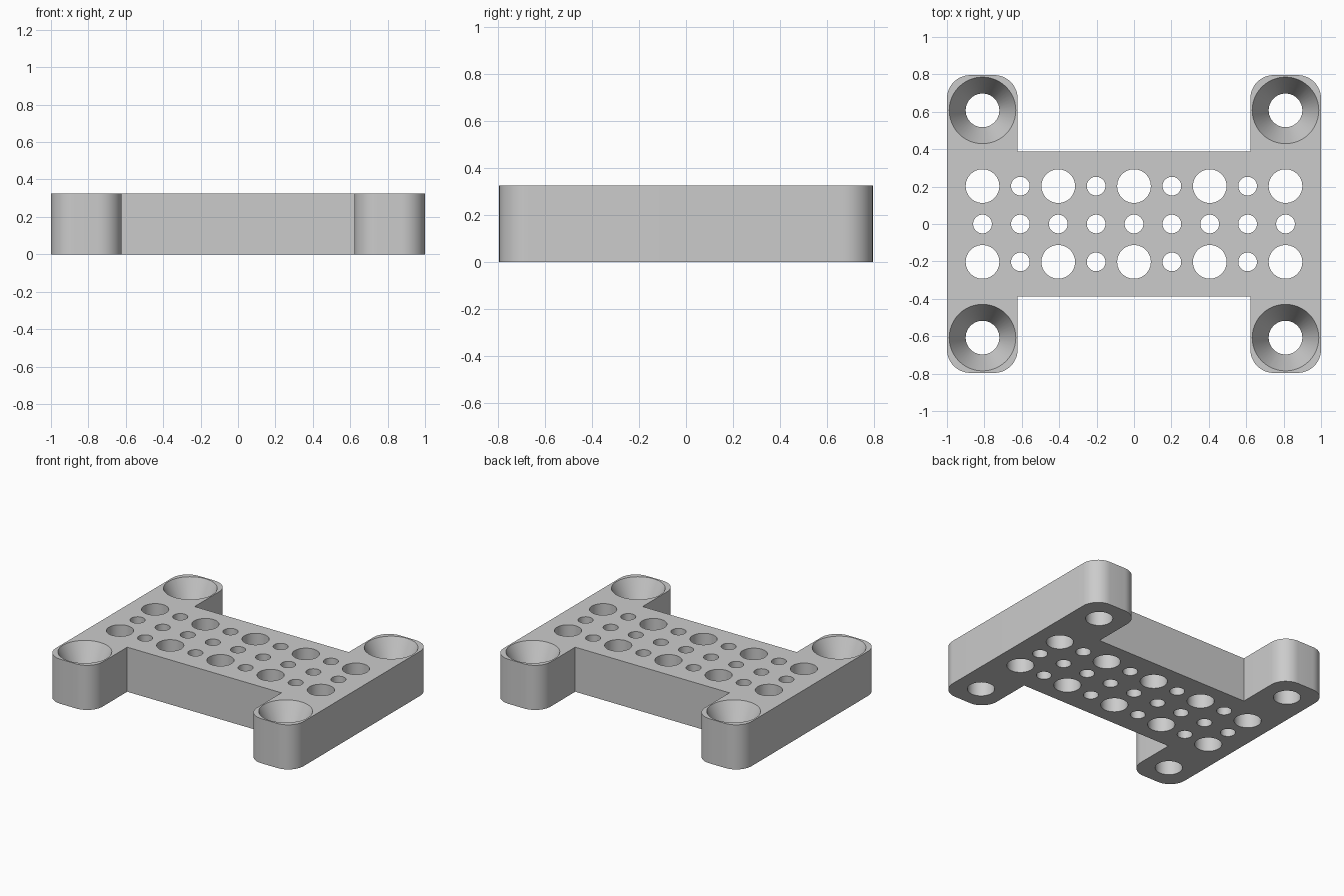
import bpy, bmesh, math

cube = bpy.data.objects.get("Cube")
if cube:
    bpy.data.objects.remove(cube, do_unlink=True)

HEIGHT = 0.325
PITCH = 0.2025
LARGE, SMALL, SINK = 0.09, 0.05, 0.178
SINK_DEPTH = 0.18

grey = bpy.data.materials.new("grey")
grey.use_nodes = True
colour = (0.6, 0.6, 0.6, 1)
grey.diffuse_color = colour
grey.node_tree.nodes["Principled BSDF"].inputs["Base Color"].default_value = colour


def make_object(name, bm):
    bmesh.ops.recalc_face_normals(bm, faces=bm.faces)
    mesh = bpy.data.meshes.new(name)
    bm.to_mesh(mesh)
    bm.free()
    mesh.materials.append(grey)
    obj = bpy.data.objects.new(name, mesh)
    bpy.context.collection.objects.link(obj)
    return obj


def add_bore(bm, x, y, profile, sides=48):
    """Solid of revolution from (radius, z) pairs, listed from bottom to top."""
    rings = []
    for r, z in profile:
        angles = [math.tau * i / sides for i in range(sides)]
        rings.append([bm.verts.new((x + r * math.cos(a), y + r * math.sin(a), z))
                      for a in angles])
    for low, high in zip(rings, rings[1:]):
        for i in range(sides):
            j = (i + 1) % sides
            bm.faces.new((low[i], low[j], high[j], high[i]))
    bm.faces.new(rings[0][::-1])
    bm.faces.new(rings[-1])


# H-shaped plate with rounded arm ends
R, X, Y, INNER, WAIST = 0.125, 1.0, 0.796, 0.622, 0.388
quarter = [(X, 0)]
for cx, start in ((X - R, 0), (INNER + R, 90)):
    for i in range(13):
        a = math.radians(start + 90 * i / 12)
        quarter.append((cx + R * math.cos(a), Y - R + R * math.sin(a)))
quarter.append((INNER, WAIST))
half = quarter + [(-x, y) for x, y in quarter[::-1]]
outline = half + [(x, -y) for x, y in half[::-1] if y > 0]

bm = bmesh.new()
base = bm.faces.new([bm.verts.new((x, y, 0)) for x, y in outline])
top = bmesh.ops.extrude_face_region(bm, geom=[base])
bmesh.ops.translate(bm, vec=(0, 0, HEIGHT),
                    verts=[v for v in top["geom"] if isinstance(v, bmesh.types.BMVert)])
plate = make_object("mounting_plate", bm)

# Grid of through holes and four countersunk screw holes
bm = bmesh.new()
for col in range(-4, 5):
    for row in (-1, 0, 1):
        r = LARGE if row and col % 2 == 0 else SMALL
        add_bore(bm, col * PITCH, row * PITCH, [(r, -0.1), (r, HEIGHT + 0.1)])
for sx in (-1, 1):
    for sy in (-1, 1):
        add_bore(bm, sx * 4 * PITCH, sy * 3 * PITCH,
                 [(LARGE, -0.1), (LARGE, HEIGHT - SINK_DEPTH),
                  (SINK, HEIGHT), (SINK, HEIGHT + 0.1)])
cutter = make_object("hole_cutter", bm)
cutter.hide_render = True

# Cut the holes, then discard the cutter
cut = plate.modifiers.new("holes", "BOOLEAN")
cut.operation = "DIFFERENCE"
cut.solver = "EXACT"
cut.object = cutter
bpy.ops.object.select_all(action="DESELECT")
plate.select_set(True)
bpy.context.view_layer.objects.active = plate
bpy.ops.object.modifier_apply(modifier=cut.name)
bpy.data.objects.remove(cutter, do_unlink=True)
bpy.ops.object.shade_smooth_by_angle(angle=math.radians(20))
